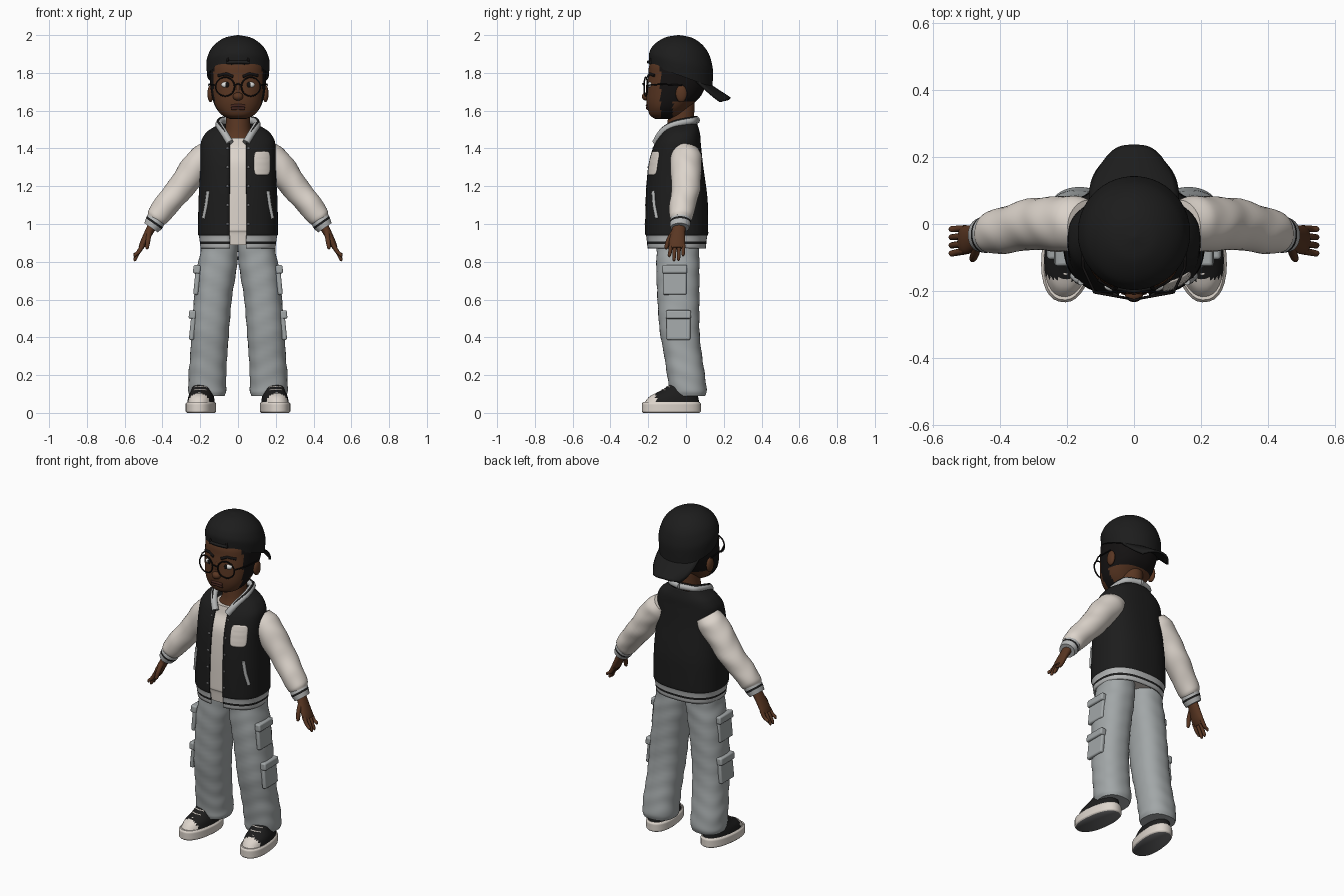
import bpy, bmesh, math
from mathutils import Vector

if "Cube" in bpy.data.objects:
    bpy.data.objects.remove(bpy.data.objects["Cube"])


def material(name, *rgb):
    mat = bpy.data.materials.new(name)
    mat.use_nodes = True
    mat.diffuse_color = (*rgb, 1)
    mat.node_tree.nodes["Principled BSDF"].inputs["Base Color"].default_value = (*rgb, 1)
    return mat


BLACK = material("black_cloth", .012, .012, .012)
HAIR = material("hair_black", .007, .006, .006)
CREAM = material("cream_cloth", .72, .66, .6)
PANTS = material("grey_cloth", .36, .385, .39)
RIB = material("rib_grey", .45, .46, .46)
SKIN = material("brown_skin", .1, .037, .016)
LIP = material("dark_lip", .06, .02, .014)
WHITE = material("eye_white", .75, .75, .73)
SOLE = material("sole_grey", .14, .14, .145)


def finish(obj, mats):
    for mat in mats:
        obj.data.materials.append(mat)
    bpy.ops.object.select_all(action="DESELECT")
    obj.select_set(True)
    bpy.context.view_layer.objects.active = obj
    if obj.type == "MESH":
        bpy.ops.object.shade_smooth_by_angle(angle=math.radians(50))
    return obj


def spline(rows, steps=6):
    """Monotone interpolation through rows of numbers."""
    def tangent(i, c):
        d = [rows[k + 1][c] - rows[k][c] for k in (i - 1, i) if 0 <= k < len(rows) - 1]
        if len(d) == 1:
            return d[0]
        return 2 * d[0] * d[1] / (d[0] + d[1]) if d[0] * d[1] > 0 else 0
    out = []
    for i in range(len(rows) - 1):
        for k in range(steps):
            t = k / steps
            h = t * t * (3 - 2 * t)
            out.append([a + (b - a) * h + tangent(i, c) * t * (1 - t) ** 2
                        - tangent(i + 1, c) * t * t * (1 - t)
                        for c, (a, b) in enumerate(zip(rows[i], rows[i + 1]))])
    return out + [list(rows[-1])]


def to_object(name, bm, mats, rule=None):
    bmesh.ops.recalc_face_normals(bm, faces=bm.faces)
    if rule:
        for f in bm.faces:
            f.material_index = int(rule(f.calc_center_median()))
    mesh = bpy.data.meshes.new(name)
    bm.to_mesh(mesh)
    bm.free()
    obj = bpy.data.objects.new(name, mesh)
    bpy.context.collection.objects.link(obj)
    return finish(obj, mats)


def loft(name, rows, *mats, rule=None, tilt=0, s=1, p=2, n=32, skip=None, warp=None, ripple=0):
    """Superellipse rings (x, y, z, half width, half depth) joined to a skin."""
    bm, rings = bmesh.new(), []
    for x, y, z, a, b in spline(rows):
        ring = []
        for j in range(n):
            ang = (j + .5) * math.tau / n
            c, d = [math.copysign(abs(v) ** (2 / p), v) for v in (math.cos(ang), math.sin(ang))]
            r = 1 + ripple * math.sin(65 * z + 2 * math.sin(ang * 2))
            co = Vector((s * (x + a * r * c * math.cos(tilt)), y + b * r * d,
                         z + a * r * c * math.sin(tilt)))
            ring.append(bm.verts.new(warp(co) if warp else co))
        rings.append(ring)
    for lo, hi in zip(rings, rings[1:]):
        for j in range(n):
            k = (j + 1) % n
            bm.faces.new((lo[j], lo[k], hi[k], hi[j]))
    if skip:
        gone = [f for f in bm.faces if skip(f.calc_center_median())]
        bmesh.ops.delete(bm, geom=gone, context="FACES")
    else:
        bm.faces.new(rings[0])
        bm.faces.new(rings[-1])
    return to_object(name, bm, mats, rule)


def sheet(name, func, mat, thick, n=14):
    """Thin plate from func(u, v) with u, v in -1..1."""
    bm = bmesh.new()
    grid = [[bm.verts.new(func(2 * i / n - 1, 2 * j / n - 1)) for j in range(n + 1)] for i in range(n + 1)]
    for a, b in zip(grid, grid[1:]):
        for j in range(n):
            bm.faces.new((a[j], b[j], b[j + 1], a[j + 1]))
    obj = to_object(name, bm, [mat])
    obj.modifiers.new("thickness", "SOLIDIFY").thickness = thick
    return obj


def tube(name, pts, r, mat, closed=False):
    curve = bpy.data.curves.new(name, "CURVE")
    curve.dimensions, curve.bevel_depth, curve.bevel_resolution = "3D", r, 3
    curve.use_fill_caps = True
    line = curve.splines.new("POLY")
    line.points.add(len(pts) - 1)
    for point, co in zip(line.points, pts):
        point.co = (*co, 1)
    line.use_cyclic_u = closed
    obj = bpy.data.objects.new(name, curve)
    bpy.context.collection.objects.link(obj)
    return finish(obj, [mat])


def ball(name, loc, size, mat):
    bpy.ops.mesh.primitive_uv_sphere_add(segments=24, ring_count=14, location=loc)
    obj = bpy.context.object
    obj.name, obj.scale = name, size
    return finish(obj, [mat])


def front_y(rows, x, z, p):
    """Depth of a lofted body's front at x, z."""
    _, y, _, a, b = min(spline(rows, 20), key=lambda row: abs(row[2] - z))
    return y - b * max(0, 1 - abs(x / a) ** p) ** (1 / p)


# Jacket body, open at the front, with a striped hem
torso = [(0, -.05, .87, .198, .155), (0, -.05, .935, .207, .162), (0, -.05, .95, .212, .168),
         (0, -.05, 1.1, .21, .166), (0, -.055, 1.3, .2, .147), (0, -.045, 1.42, .198, .124),
         (0, -.03, 1.48, .172, .104), (0, -.02, 1.53, .1, .08)]
P = 2.5
jacket = loft("jacket_body", torso, BLACK, RIB, p=P, n=64,
              rule=lambda c: c.z < .937 and not .892 < c.z < .91,
              skip=lambda c: c.y < -.05 and abs(c.x) < max(.04, (c.z - 1.4) * .8))
thickness = jacket.modifiers.new("thickness", "SOLIDIFY")
thickness.thickness, thickness.offset = .009, -1

# Shirt and neck
shirt = [(x, y, z + .02, a - .014, b - .014) for x, y, z, a, b in torso[:5]]
loft("shirt", shirt + [(0, -.04, 1.41, .16, .105), (0, -.04, 1.455, .1, .095)], CREAM, p=P, n=48)
loft("neck", [(0, -.03, 1.42, .11, .1), (0, -.03, 1.5, .068, .073), (0, -.02, 1.64, .06, .066)], SKIN)

# Chest patch
def patch(u, v):
    x, z = .128 + .042 * u * (1 - .12 * v ** 6), 1.322 + .063 * v * (1 - .12 * u ** 6)
    return x, front_y(torso, x, z, P) - .005, z
sheet("chest_patch", patch, CREAM, .009)

# Head: hair behind the face line, skin in front
head = [(0, -.115, 1.557, .045, .05), (0, -.11, 1.575, .082, .08), (0, -.093, 1.62, .12, .112),
        (0, -.065, 1.68, .139, .145), (0, -.048, 1.75, .148, .157), (0, -.04, 1.82, .15, .158),
        (0, -.04, 1.92, .12, .12)]
Q = 2.3
loft("head", head, SKIN, HAIR, p=Q, n=64,
     rule=lambda c: c.z < 1.563 or (c.y > -.135 and (c.z > 1.645 or c.y < -.07)))
ball("nose", (0, -.21, 1.675), (.027, .023, .022), SKIN)
ball("nose_bridge", (0, -.198, 1.715), (.014, .014, .045), SKIN)
for label, z, r in (("upper_lip", 1.628, .008), ("lower_lip", 1.614, .009)):
    pts = [(x, front_y(head, x, z, Q) + .001, z - abs(x) * .08) for x in (-.036, -.02, 0, .02, .036)]
    tube(label, pts, r, LIP)

# Cap worn backwards: sloped dome, peak, strap and arch
def slope(c):
    return Vector((c.x, c.y, c.z - .36 * (c.y + .03) * (2 - c.z) / .215))
loft("cap_dome", [(0, -.027, 1.785, .163, .168), (0, -.027, 1.85, .168, .17),
                  (0, -.028, 1.91, .152, .155), (0, -.032, 1.96, .112, .115),
                  (0, -.038, 1.99, .058, .06), (0, -.04, 2, .004, .004)], BLACK, n=48, warp=slope)
def peak(u, v):
    t = (v + 1) / 2
    w = .135 * (1 - .3 * t ** 3)
    return w * u, .06 + t * .177 * (1 - .3 * abs(u) ** 3), 1.785 - .115 * t - .025 * u * u
sheet("cap_peak", peak, BLACK, .012)
arch = [(.055 * math.cos(a), -.192 + .03 * math.sin(a), 1.86 + .06 * math.sin(a))
        for a in [math.pi * i / 12 for i in range(13)]]
tube("cap_arch", arch, .006, HAIR)
tube("cap_strap", [(-.06, -.187, 1.855), (0, -.198, 1.858), (.06, -.187, 1.855)], .009, BLACK)

# Glasses bridge
tube("glasses_bridge", [(-.018, -.223, 1.735), (0, -.228, 1.742), (.018, -.223, 1.735)], .004, HAIR)


def box(name, loc, size, lean, mat):
    bpy.ops.mesh.primitive_cube_add(size=1, location=loc, rotation=(0, lean, 0))
    obj = bpy.context.object
    obj.name, obj.scale = name, size
    bpy.ops.object.transform_apply(location=False, rotation=False)
    bevel = obj.modifiers.new("soft_edge", "BEVEL")
    bevel.width, bevel.segments = .009, 3
    return finish(obj, [mat])


for side, s in (("left", 1), ("right", -1)):
    # Face details
    ball(side + "_ear", (s * .146, -.025, 1.69), (.016, .03, .045), SKIN)
    ball(side + "_eye", (s * .06, -.186, 1.737), (.029, .016, .017), WHITE)
    ball(side + "_iris", (s * .057, -.198, 1.737), (.012, .006, .014), HAIR)
    brow = [(s * x, front_y(head, x, z, Q), z) for x, z in ((.025, 1.78), (.06, 1.795), (.105, 1.785))]
    tube(side + "_brow", brow, .008, HAIR)
    ring = [(s * (.068 + .05 * math.cos(a)), -.222 + .018 * (1 + math.cos(a)) / 2,
             1.727 + .05 * math.sin(a)) for a in [math.tau * i / 28 for i in range(28)]]
    tube(side + "_glasses_rim", ring, .004, HAIR, True)
    tube(side + "_glasses_arm", [(s * .118, -.204, 1.735), (s * .152, -.13, 1.74), (s * .155, -.02, 1.735)],
         .004, HAIR)

    # Collar half, welt pocket and buttons
    collar = spline([(s * .042, -.16, 1.43), (s * .072, -.13, 1.48), (s * .1, -.06, 1.527),
                     (s * .08, .025, 1.545), (0, .055, 1.55)])
    tube(side + "_collar", collar, .02, RIB)
    tube(side + "_collar_stripe", [(x * 1.06, y * 1.03, z + .017) for x, y, z in collar], .006, BLACK)
    welt = [(s * x, front_y(torso, x, z, P), z) for x, z in ((.158, 1.175), (.168, 1.1), (.182, 1.03))]
    tube(side + "_welt_pocket", welt, .01, RIB)
    for i in range(5):
        z = 1.0 + .1 * i
        ball(f"{side}_button_{i}", (s * .056, front_y(torso, .056, z, P), z), (.007, .004, .007), SOLE)

    # Sleeve and striped cuff
    loft(side + "_sleeve", [(.14, -.005, 1.385, .07, .075), (.18, 0, 1.345, .082, .085),
                            (.23, 0, 1.29, .08, .082), (.3, 0, 1.195, .072, .077),
                            (.38, -.018, 1.1, .066, .07), (.425, -.025, 1.04, .06, .063),
                            (.437, -.028, 1.022, .05, .052)],
         CREAM, s=s, tilt=.61, ripple=.018)
    loft(side + "_cuff", [(.427, -.026, 1.035, .05, .054), (.44, -.03, 1.012, .052, .056),
                          (.46, -.033, .98, .044, .05)], RIB, BLACK, s=s, tilt=.61,
         rule=lambda c, s=s: .003 < c.z - 1.002 - .7 * (abs(c.x) - .447) < .014)

    # Hand, fingers and thumb
    loft(side + "_palm", [(.448, -.035, 1, .026, .032), (.475, -.042, .95, .022, .038),
                          (.5, -.047, .9, .019, .043), (.515, -.047, .872, .013, .04)], SKIN, s=s, tilt=.46)
    for i, (y, tip) in enumerate(((-.08, .825), (-.058, .803), (-.036, .805), (-.014, .83))):
        loft(f"{side}_finger_{i}", [(.503, y, .89, .012, .011), (.528, y * 1.06, .85, .011, .01),
                                    (.545, y * 1.1, tip + .01, .009, .009), (.549, y * 1.1, tip, .003, .003)],
             SKIN, s=s, tilt=.46, n=12)
    loft(side + "_thumb", [(.468, -.06, .965, .014, .016), (.476, -.092, .915, .013, .014),
                           (.482, -.104, .875, .01, .01), (.483, -.105, .866, .003, .003)],
         SKIN, s=s, tilt=.3, n=12)

    # Trouser leg with cargo pockets
    loft(side + "_trouser_leg", [(.095, -.045, .95, .095, .115), (.1, -.043, .85, .1, .113),
                                 (.114, -.043, .75, .105, .114), (.133, -.04, .6, .1, .111),
                                 (.146, -.035, .45, .1, .106), (.155, -.015, .3, .098, .1),
                                 (.162, 0, .2, .1, .1), (.163, .01, .12, .1, .099),
                                 (.163, .01, .09, .092, .092)], PANTS, s=s, p=2.3, ripple=.014, n=40)
    for label, x, y, z in (("upper", .217, -.06, .7), ("lower", .24, -.04, .46)):
        box(f"{side}_{label}_cargo_pocket", (s * x, y, z), (.026, .125, .15), -s * .1, PANTS)
        box(f"{side}_{label}_pocket_flap", (s * (x + .001), y, z + .06), (.038, .132, .045), -s * .1, PANTS)

    # Shoe: sole, upper with toe cap, laces
    shoe = [loft(side + "_shoe_sole", [(0, -.078, 0, .071, .15), (0, -.078, .01, .078, .157),
                                       (0, -.078, .045, .078, .157), (0, -.078, .058, .07, .15)],
                 CREAM, SOLE, p=2.3, rule=lambda c: c.z < .001),
            loft(side + "_shoe_upper", [(0, -.078, .045, .072, .15), (0, -.066, .085, .066, .13),
                                        (0, -.035, .12, .055, .095), (0, 0, .165, .05, .062)],
                 BLACK, CREAM, p=2.2, rule=lambda c: c.y < -.165)]
    for i, (y, z) in enumerate(((-.15, .106), (-.125, .122), (-.1, .138))):
        shoe.append(tube(f"{side}_lace_{i}", [(-.032, y + .012, z - .004), (0, y, z), (.032, y + .012, z - .004)],
                         .005, CREAM))
    for part in shoe:
        part.location.x, part.rotation_euler.z = s * .187, s * .12
